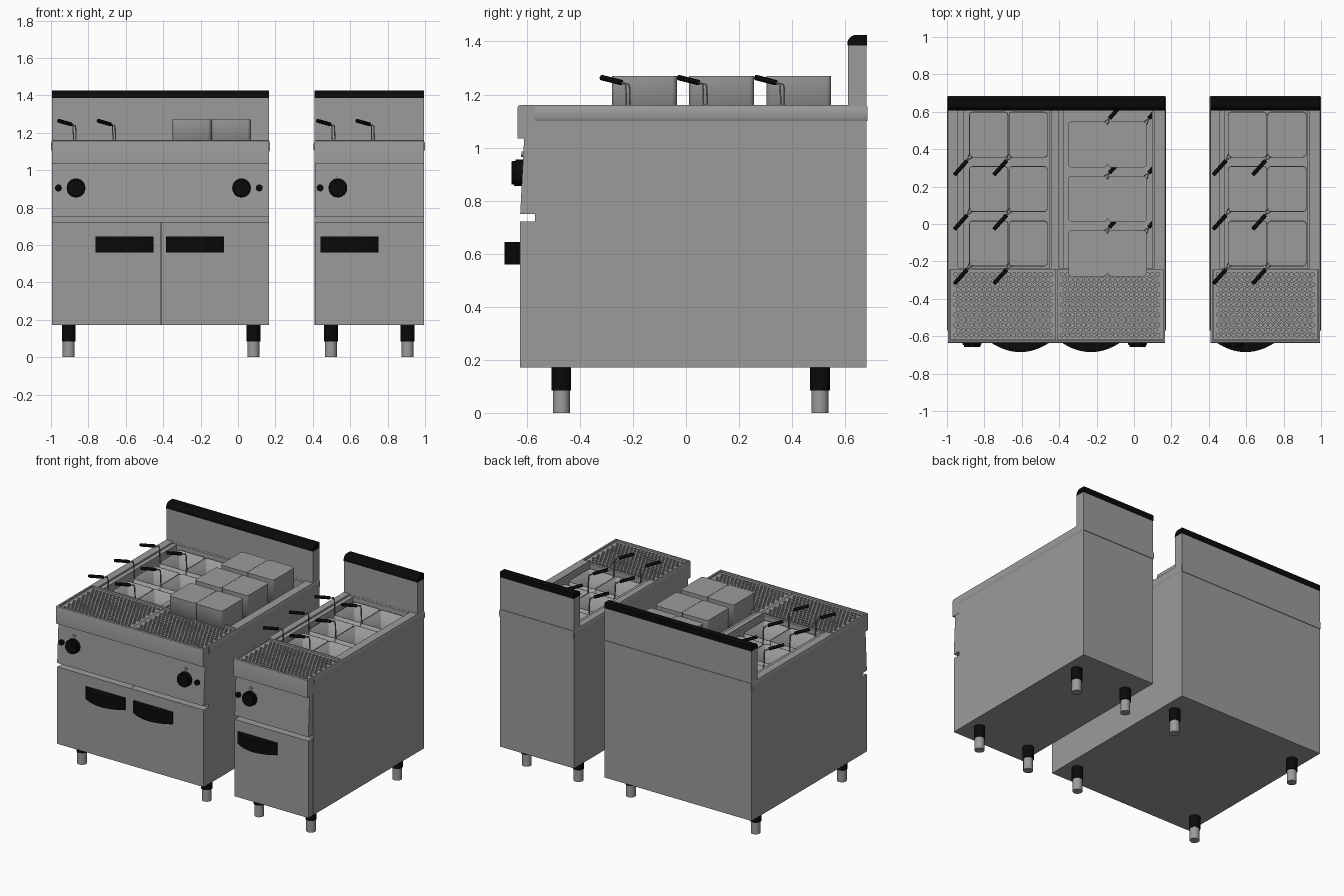
import bpy, bmesh
from math import pi, sin, cos, radians
from mathutils import Matrix, Vector

if "Cube" in bpy.data.objects:
    bpy.data.objects.remove(bpy.data.objects["Cube"])

black = bpy.data.materials.new("black_plastic")
black.diffuse_color = (0.003, 0.003, 0.003, 1)
black.use_nodes = True
black.node_tree.nodes["Principled BSDF"].inputs["Base Color"].default_value = black.diffuse_color
steel = bpy.data.materials.new("steel")
steel.diffuse_color = (0.33, 0.33, 0.33, 1)
steel.use_nodes = True
steel.node_tree.nodes["Principled BSDF"].inputs["Base Color"].default_value = steel.diffuse_color


def add(name, me, mat=None, loc=(0, 0, 0)):
    ob = bpy.data.objects.new(name, me)
    bpy.context.collection.objects.link(ob)
    ob.location = loc
    if not me.materials:
        me.materials.append(mat or steel)
    return ob


def to_mesh(bm, smooth=True):
    me = bpy.data.meshes.new("part")
    bm.to_mesh(me)
    bm.free()
    if smooth:
        me.shade_smooth()
        me.set_sharp_from_angle(angle=radians(35))
    return me


def box_mesh(a, b, bevel=0):
    bm = bmesh.new()
    bmesh.ops.create_cube(bm, size=1)
    for v in bm.verts:
        v.co = [(p + q) / 2 + c * (q - p) for p, q, c in zip(a, b, v.co)]
    if bevel:
        bmesh.ops.bevel(bm, geom=bm.edges[:], offset=bevel, segments=2, profile=0.5, affect='EDGES')
    return to_mesh(bm, False)


def box(name, a, b, mat=None, bevel=0):
    return add(name, box_mesh(a, b, bevel), mat)


def prism(name, pts, vec, mat=None):
    """Extrude a closed outline of 3D points along vec."""
    bm = bmesh.new()
    f = bm.faces.new([bm.verts.new(p) for p in pts])
    r = bmesh.ops.extrude_face_region(bm, geom=[f])
    bmesh.ops.translate(bm, vec=vec, verts=[v for v in r['geom'] if isinstance(v, bmesh.types.BMVert)])
    bmesh.ops.recalc_face_normals(bm, faces=bm.faces[:])
    return add(name, to_mesh(bm), mat)


def cyl(name, loc, r, h, mat=None, n=24, tilt=0):
    bm = bmesh.new()
    bmesh.ops.create_cone(bm, cap_ends=True, segments=n, radius1=r, radius2=r, depth=h,
                          matrix=Matrix.Rotation(tilt, 4, 'X'))
    return add(name, to_mesh(bm), mat, loc)


def baked(ob):
    me = bpy.data.meshes.new_from_object(ob.evaluated_get(bpy.context.evaluated_depsgraph_get()))
    bpy.data.objects.remove(ob)
    return me


def tube_mesh(paths, r, mat):
    cu = bpy.data.curves.new("tube", 'CURVE')
    cu.dimensions, cu.bevel_depth, cu.bevel_resolution, cu.use_fill_caps = '3D', r, 1, True
    for pts in paths:
        s = cu.splines.new('POLY')
        s.points.add(len(pts) - 1)
        for p, c in zip(s.points, pts):
            p.co = (*c, 1)
    return baked(add("tube", cu, mat))


def cut(ob, a, b):
    c = box("cutter", a, b)
    c.hide_render = True
    m = ob.modifiers.new("cut", 'BOOLEAN')
    m.object, m.operation, m.solver = c, 'DIFFERENCE', 'EXACT'
    name = ob.name
    me = baked(ob)
    bpy.data.objects.remove(c)
    return add(name, me)


# ---- basket parts: open bin, wire brackets, grip ----
BW, BD, BH = 0.209, 0.245, 0.22


def bin_mesh():
    bm = bmesh.new()
    bmesh.ops.create_cube(bm, size=1)
    bmesh.ops.scale(bm, vec=(BW, BD, BH), verts=bm.verts[:])
    bmesh.ops.delete(bm, geom=[f for f in bm.faces if f.normal.z > 0.9], context='FACES_ONLY')
    upright_edges = [e for e in bm.edges if abs(e.verts[0].co.z - e.verts[1].co.z) > 0.1]
    bmesh.ops.bevel(bm, geom=upright_edges, offset=0.018, segments=3, profile=0.5, affect='EDGES')
    ob = add("bin", to_mesh(bm))
    s = ob.modifiers.new("wall", 'SOLIDIFY')
    s.thickness = 0.004
    return baked(ob)


k = Vector((-BW / 2, -BD / 2, 0))
root = k + Vector((-0.011, -0.017, 0.235))
wires = [[root, k + Vector((dx, dy, 0.228)), k + Vector((dx + 0.002, dy + 0.002, 0.215)),
          k + Vector((dx + 0.006, dy + 0.006, 0.06))] for dx, dy in ((0.012, -0.002), (-0.002, 0.012))]
grip = [[root, k + Vector((-0.078, -0.092, 0.254))]]
upright = [("bin", bin_mesh()), ("wire", tube_mesh(wires, 0.003, steel)),
           ("grip", tube_mesh(grip, 0.011, black))]
flipped = []
for n, me in upright:
    m2 = me.copy()
    m2.transform(Matrix.Diagonal((-1, -1, -1, 1)))
    m2.flip_normals()
    flipped.append((n, m2))


def baskets(x, y, z, kit):
    for i in range(2):
        for j in range(3):
            for n, me in kit:
                add("basket_" + n, me, None, (x + i * 0.211, y - j * 0.291, z))


# ---- perforated tray cover: staggered rows of eight-sided holes ----
def perforated(x0, x1, y0, y1, z, nx=19, ny=13, b=0.012):
    bm = bmesh.new()
    w, d = (x1 - x0 - 2 * b) / nx, (y1 - y0 - 2 * b) / ny

    def quad(*p):
        bm.faces.new([bm.verts.new(c) for c in p])

    def rect(a, c, e, f):
        quad((a, e, z), (c, e, z), (c, f, z), (a, f, z))

    rect(x0, x1, y0, y0 + b)
    rect(x0, x1, y1 - b, y1)
    rect(x0, x0 + b, y0 + b, y1 - b)
    rect(x1 - b, x1, y0 + b, y1 - b)
    sq = [(1, 0), (1, 1), (0, 1), (-1, 1), (-1, 0), (-1, -1), (0, -1), (1, -1)]
    for j in range(ny):
        odd = j % 2
        yl = y0 + b + j * d
        if odd:
            rect(x0 + b, x0 + b + w / 2, yl, yl + d)
            rect(x1 - b - w / 2, x1 - b, yl, yl + d)
        for i in range(nx - odd):
            cx, cy = x0 + b + (i + 0.5 + odd / 2) * w, yl + d / 2
            out = [(cx + u * w / 2, cy + v * d / 2, z) for u, v in sq]
            ring = [(cx + 0.0105 * cos(t * pi / 4), cy + 0.0105 * sin(t * pi / 4)) for t in range(8)]
            for t in range(8):
                p, q = ring[t], ring[(t + 1) % 8]
                quad(out[t], out[(t + 1) % 8], (*q, z), (*p, z))
                quad((*p, z), (*q, z), (*q, z - 0.01), (*p, z - 0.01))
    add("perforated_cover", to_mesh(bm, False))


def fryer(x0, x1, tanks, knobs, doors, handles, legs):
    # cabinet with overhanging front lip, tray recess and tanks
    prof = [(-0.57, 0.172), (0.68, 0.172), (0.68, 1.16), (-0.627, 1.16), (-0.633, 1.157),
            (-0.635, 1.15), (-0.635, 1.035), (-0.57, 1.035)]
    body = prism("cabinet", [(x0, y, z) for y, z in prof], (x1 - x0, 0, 0))
    body = cut(body, (x0 + 0.012, -0.622, 1.10), (x1 - 0.012, -0.242, 1.3))
    for a, b in tanks:
        body = cut(body, (a - 0.03, -0.236, 1.148), (b + 0.012, 0.609, 1.3))
        body = cut(body, (a, -0.234, 0.87), (b, 0.607, 1.3))
    # slim lips around the worktop edge
    for xa, xb, s in ((x0, x0 - 0.005, 1), (x1, x1 + 0.005, -1)):
        lip = [(xa, 1.155), (xb, 1.14), (xb, 1.11), (xa, 1.10)]
        prism("side_lip", [(x, -0.57, z) for x, z in lip], (0, 1.253, 0))
    box("back_lip", (x0, 0.675, 1.10), (x1, 0.684, 1.155))
    # back splash with rounded cap
    box("back_splash", (x0, 0.61, 1.155), (x1, 0.68, 1.385))
    arc = [(0.642 - 0.034 * sin(t * pi / 12), 1.391 + 0.034 * cos(t * pi / 12)) for t in range(7)]
    cap = [(0.683, 1.385), (0.683, 1.425)] + arc + [(0.608, 1.385)]
    prism("splash_cap", [(x0, y, z) for y, z in cap], (x1 - x0, 0, 0), black)
    # sloped control panel
    pan = [(-0.568, 0.75), (-0.625, 0.75), (-0.61, 1.036), (-0.568, 1.036)]
    prism("control_panel", [(x0 + 0.001, y, z) for y, z in pan], (x1 - x0 - 0.002, 0, 0))
    # knobs, buttons and pilot lamps
    tilt = radians(87)
    for kx, bx in knobs:
        cyl("knob_base", (kx, -0.63, 0.905), 0.05, 0.03, black, 24, tilt)
        cyl("knob_front", (kx, -0.646, 0.905), 0.044, 0.02, black, 12, tilt)
        box("knob_pointer", (kx - 0.009, -0.658, 0.865), (kx + 0.009, -0.64, 0.948), black)
        cyl("button", (bx, -0.622, 0.905), 0.018, 0.025, black, 16, tilt)
        cyl("pilot_lamp", (kx, -0.615, 0.975), 0.01, 0.012, None, 12, tilt)
    # doors and bowed handles
    for a, b in doors:
        box("door", (a + 0.001, -0.625, 0.172), (b - 0.001, -0.568, 0.722))
    for a, b in handles:
        c, h = (a + b) / 2, (b - a) / 2
        bow = [(c + h * t / 8, -0.635 - 0.05 * (1 - (t / 8) ** 2), 0.56) for t in range(-8, 9)]
        prism("door_handle", [(a, -0.62, 0.56)] + bow + [(b, -0.62, 0.56)], (0, 0, 0.085), black)
    # two-part legs
    for lx in legs:
        for ly in (-0.47, 0.505):
            cyl("leg_sleeve", (lx, ly, 0.131), 0.037, 0.092, black)
            cyl("leg_foot", (lx, ly, 0.045), 0.032, 0.09)


# ---- double unit ----
fryer(-0.995, 0.167, [(-0.91, -0.455), (-0.375, 0.095)],
      [(-0.866, -0.96), (0.019, 0.114)], [(-0.995, -0.414), (-0.414, 0.167)],
      [(-0.763, -0.453), (-0.385, -0.075)], (-0.905, 0.082))
perforated(-0.981, -0.418, -0.62, -0.244, 1.148)
perforated(-0.41, 0.154, -0.62, -0.244, 1.148)
baskets(-0.777, 0.478, 1.01, upright)
baskets(-0.247, 0.425, 1.16, flipped)

# ---- single unit ----
fryer(0.41, 0.995, [(0.487, 0.925)], [(0.534, 0.439)], [(0.41, 0.995)],
      [(0.442, 0.752)], (0.497, 0.907))
perforated(0.424, 0.981, -0.62, -0.244, 1.148)
baskets(0.607, 0.478, 1.01, upright)
